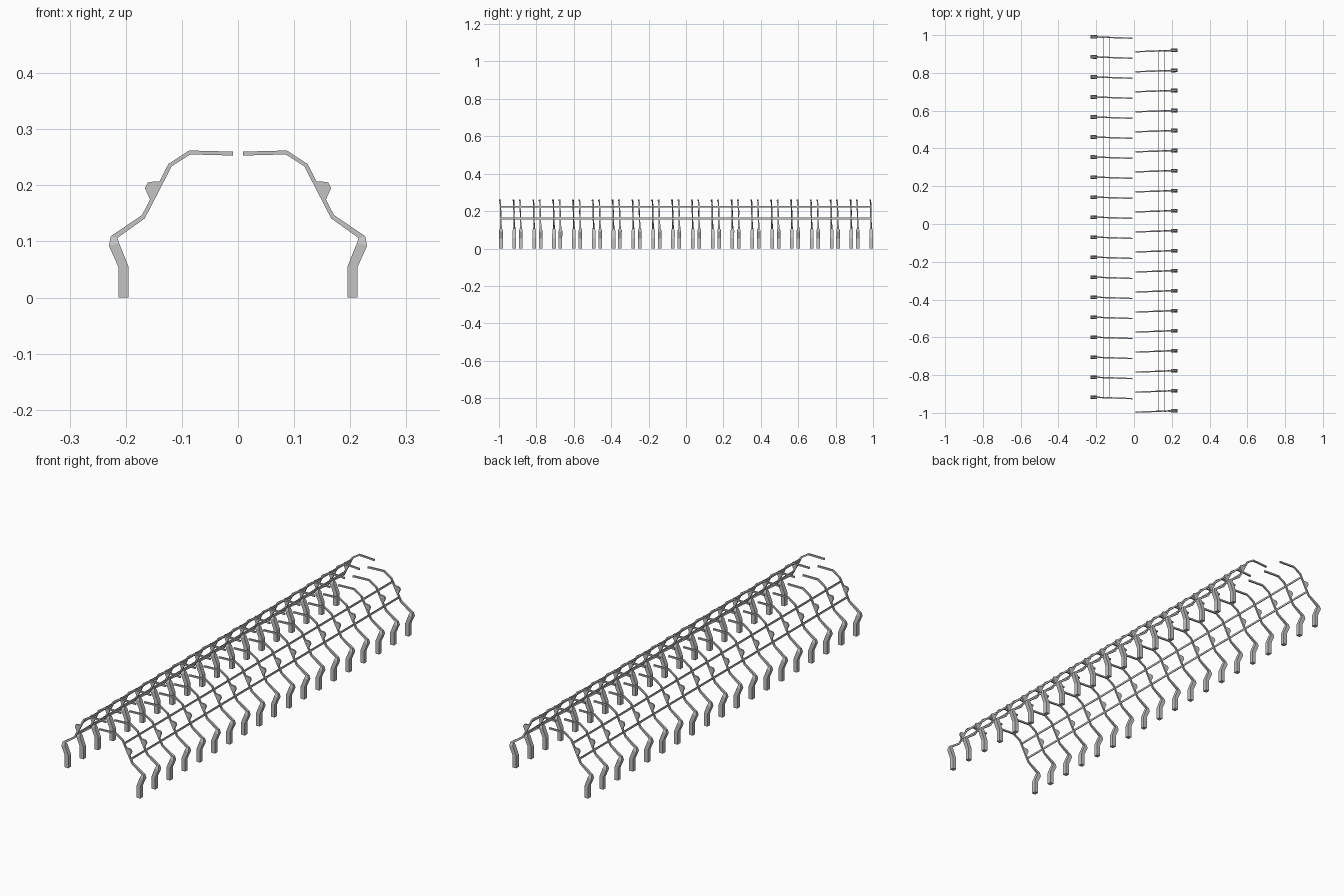
import bpy, bmesh
from mathutils import Vector

cube = bpy.data.objects.get("Cube")
if cube:
    bpy.data.objects.remove(cube, do_unlink=True)

GREY = (0.55, 0.55, 0.55, 1)
metal = bpy.data.materials.new("grey metal")
metal.use_nodes = True
metal.diffuse_color = GREY
metal.node_tree.nodes["Principled BSDF"].inputs["Base Color"].default_value = GREY

COUNT, PITCH = 19, 0.106

# Rib stations from foot to tip: outer (x, z), inner (x, z), half depth
STATIONS = [
    ((0.213, 0.0), (0.195, 0.0), 0.0095),
    ((0.213, 0.054), (0.195, 0.055), 0.0095),
    ((0.230, 0.092), (0.212, 0.097), 0.0095),
    ((0.227, 0.109), (0.215, 0.106), 0.005),
    ((0.171, 0.147), (0.166, 0.141), 0.0035),
    ((0.124, 0.238), (0.118, 0.234), 0.0035),
    ((0.087, 0.262), (0.085, 0.255), 0.0035),
    ((0.009, 0.260), (0.009, 0.253), 0.0035),
]
# Outline of the small lug on the outside of each rib
LUG = [(0.152, 0.173), (0.157, 0.175), (0.166, 0.195), (0.161, 0.205),
       (0.148, 0.207), (0.136, 0.206)]


def drift(x):
    """Ribs lean slightly forward towards the tip."""
    return -0.007 * min(1, max(0, (0.21 - x) / 0.2))


def loft(bm, loops):
    """Skin a list of equal point loops and cap both ends."""
    rings = [[bm.verts.new(p) for p in loop] for loop in loops]
    for a, b in zip(rings, rings[1:]):
        for i in range(len(a)):
            j = (i + 1) % len(a)
            bm.faces.new((a[i], a[j], b[j], b[i]))
    bm.faces.new(rings[0])
    bm.faces.new(rings[-1][::-1])


def finish(bm, name, y):
    bmesh.ops.recalc_face_normals(bm, faces=bm.faces)
    mesh = bpy.data.meshes.new(name)
    bm.to_mesh(mesh)
    bm.free()
    mesh.materials.append(metal)
    obj = bpy.data.objects.new(name, mesh)
    obj.location.y = y
    bpy.context.collection.objects.link(obj)
    return obj


def rib_row(name, side, y):
    bm = bmesh.new()
    # Bent rib with a thick leg
    loops = []
    for (ox, oz), (ix, iz), h in STATIONS:
        d = drift((ox + ix) / 2)
        loops.append([Vector((side * x, d + s, z)) for x, z, s in
                      ((ox, oz, -h), (ox, oz, h), (ix, iz, h), (ix, iz, -h))])
    loft(bm, loops)
    # Lug plate
    loft(bm, [[Vector((side * x, drift(x) + s, z)) for x, z in LUG]
              for s in (-0.0035, 0.0035)])
    row = finish(bm, name, y)
    array = row.modifiers.new("repeat", 'ARRAY')
    array.count = COUNT
    array.use_relative_offset = False
    array.use_constant_offset = True
    array.constant_offset_displace = (0, PITCH, 0)


def rail(name, x, z, y):
    # Long flat strip standing on edge through the row
    half_x, half_z, length = 0.0015, 0.0045, (COUNT - 1) * PITCH
    bm = bmesh.new()
    loft(bm, [[Vector((x + a * half_x, e + drift(abs(x)), z + b * half_z))
               for a, b in ((-1, -1), (1, -1), (1, 1), (-1, 1))]
              for e in (0, length)])
    finish(bm, name, y)


# The two rows are mirrored and staggered along y
for label, side, start in (("left", 1, -0.989), ("right", -1, -0.9175)):
    rib_row(label + "_ribs", side, start)
    rail(label + "_upper_rail", side * 0.129, 0.223, start)
    rail(label + "_lower_rail", side * 0.16, 0.16, start)
